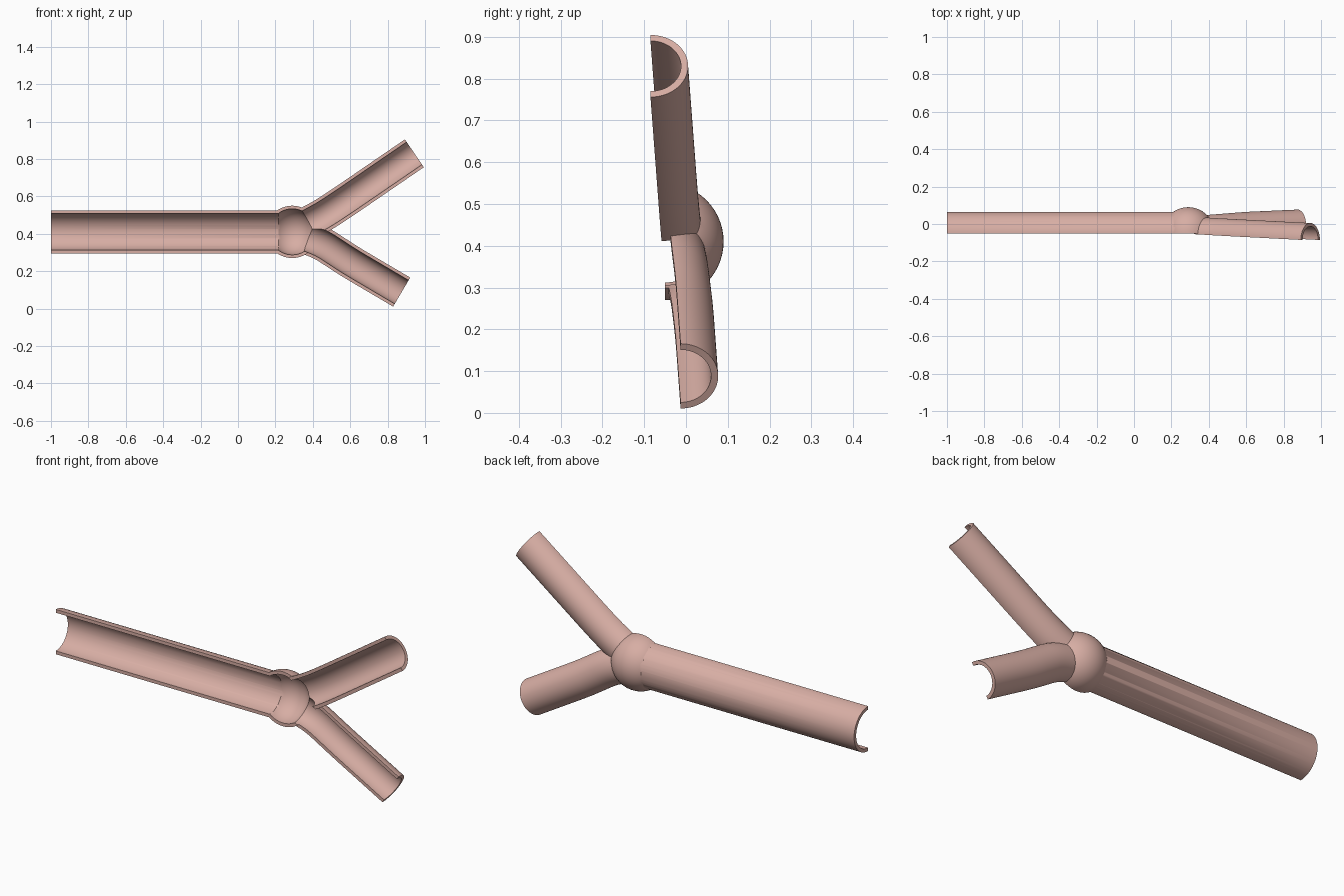
import bpy, bmesh, math
from mathutils import Vector

if "Cube" in bpy.data.objects:
    bpy.data.objects.remove(bpy.data.objects["Cube"])

WALL = 0.017
HUB = Vector((0.29, -0.05, 0.41))
Y = Vector((0, 1, 0))


def add_object(name, bm):
    bmesh.ops.recalc_face_normals(bm, faces=bm.faces)
    me = bpy.data.meshes.new(name)
    bm.to_mesh(me)
    bm.free()
    ob = bpy.data.objects.new(name, me)
    bpy.context.collection.objects.link(ob)
    return ob


def smooth_path(points, steps=6):
    """Round each inner corner of a path with a short quadratic curve."""
    pts = [Vector(p) for p in points]
    out = [pts[0]]
    for a, b, c in zip(pts, pts[1:], pts[2:]):
        p, q = b + (a - b) * 0.25, b + (c - b) * 0.25
        for i in range(steps + 1):
            t = i / steps
            out.append(p * (1 - t) ** 2 + b * 2 * t * (1 - t) + q * t * t)
    return out + [pts[-1]]


def half_tube(name, path, r0, r1, front=0.0, extend=0.0, seg=40):
    """Sweep a solid half disc; front adds depth towards the viewer."""
    path = [p.copy() for p in path]
    path[-1] += (path[-1] - path[-2]).normalized() * extend
    bm = bmesh.new()
    rings = []
    for i, p in enumerate(path):
        d = path[min(i + 1, len(path) - 1)] - path[max(i - 1, 0)]
        side = Vector((-d.z, 0, d.x)).normalized()
        r = r0 + (r1 - r0) * i / (len(path) - 1)
        prof = [(r * math.cos(math.pi * k / seg), r * math.sin(math.pi * k / seg))
                for k in range(seg + 1)]
        if front:
            prof += [(-r, -front), (r, -front)]
        rings.append([bm.verts.new(p + side * u + Y * v) for u, v in prof])
    n = len(rings[0])
    for a, b in zip(rings, rings[1:]):
        for k in range(n):
            bm.faces.new((a[k], a[(k + 1) % n], b[(k + 1) % n], b[k]))
    bm.faces.new(rings[0])
    bm.faces.new(rings[-1])
    return add_object(name, bm)


def ball(name, r, half):
    bm = bmesh.new()
    bmesh.ops.create_uvsphere(bm, u_segments=56, v_segments=28, radius=r)
    bmesh.ops.translate(bm, vec=HUB, verts=bm.verts)
    if half:
        geom = bm.verts[:] + bm.edges[:] + bm.faces[:]
        bmesh.ops.bisect_plane(bm, geom=geom, dist=1e-5, plane_co=HUB, plane_no=Y, clear_inner=True)
        bmesh.ops.holes_fill(bm, edges=[e for e in bm.edges if e.is_boundary])
    return add_object(name, bm)


def boolean(ob, other, op):
    m = ob.modifiers.new(op, 'BOOLEAN')
    m.object, m.operation, m.solver = other, op, 'EXACT'
    bpy.context.view_layer.objects.active = ob
    bpy.ops.object.modifier_apply(modifier=m.name)
    bpy.data.objects.remove(other)


# Centre lines: main trunk and two branches leaving the bulge
trunk = [HUB, Vector((-1, -0.05, 0.41))]
upper = smooth_path([HUB, (0.48, -0.061, 0.513), (0.943, -0.085, 0.83)])
lower = smooth_path([HUB, (0.45, -0.037, 0.348), (0.60, -0.025, 0.25), (0.875, -0.013, 0.088)])
tubes = [(trunk, 0.115, 0.115), (upper, 0.09, 0.09), (lower, 0.09, 0.09)]

# Outer half solids and the hollow inside them
vessel = ball("split_branching_tube", 0.14, True)
hollow = ball("hollow_cutter", 0.14 - WALL, False)
hollow.hide_render = True
for path, r0, r1 in tubes:
    boolean(vessel, half_tube("outer", path, r0, r1), 'UNION')
    boolean(hollow, half_tube("inner", path, r0 - WALL, r1 - WALL, 0.025, 0.05), 'UNION')
boolean(vessel, hollow, 'DIFFERENCE')

# Pink tissue material and smooth shading
mat = bpy.data.materials.new("pink_tissue")
mat.diffuse_color = (0.68, 0.42, 0.37, 1)
mat.use_nodes = True
mat.node_tree.nodes["Principled BSDF"].inputs["Base Color"].default_value = mat.diffuse_color
vessel.data.materials.clear()
vessel.data.materials.append(mat)
bpy.ops.object.select_all(action='DESELECT')
vessel.select_set(True)
bpy.context.view_layer.objects.active = vessel
bpy.ops.object.shade_smooth_by_angle(angle=math.radians(35))
